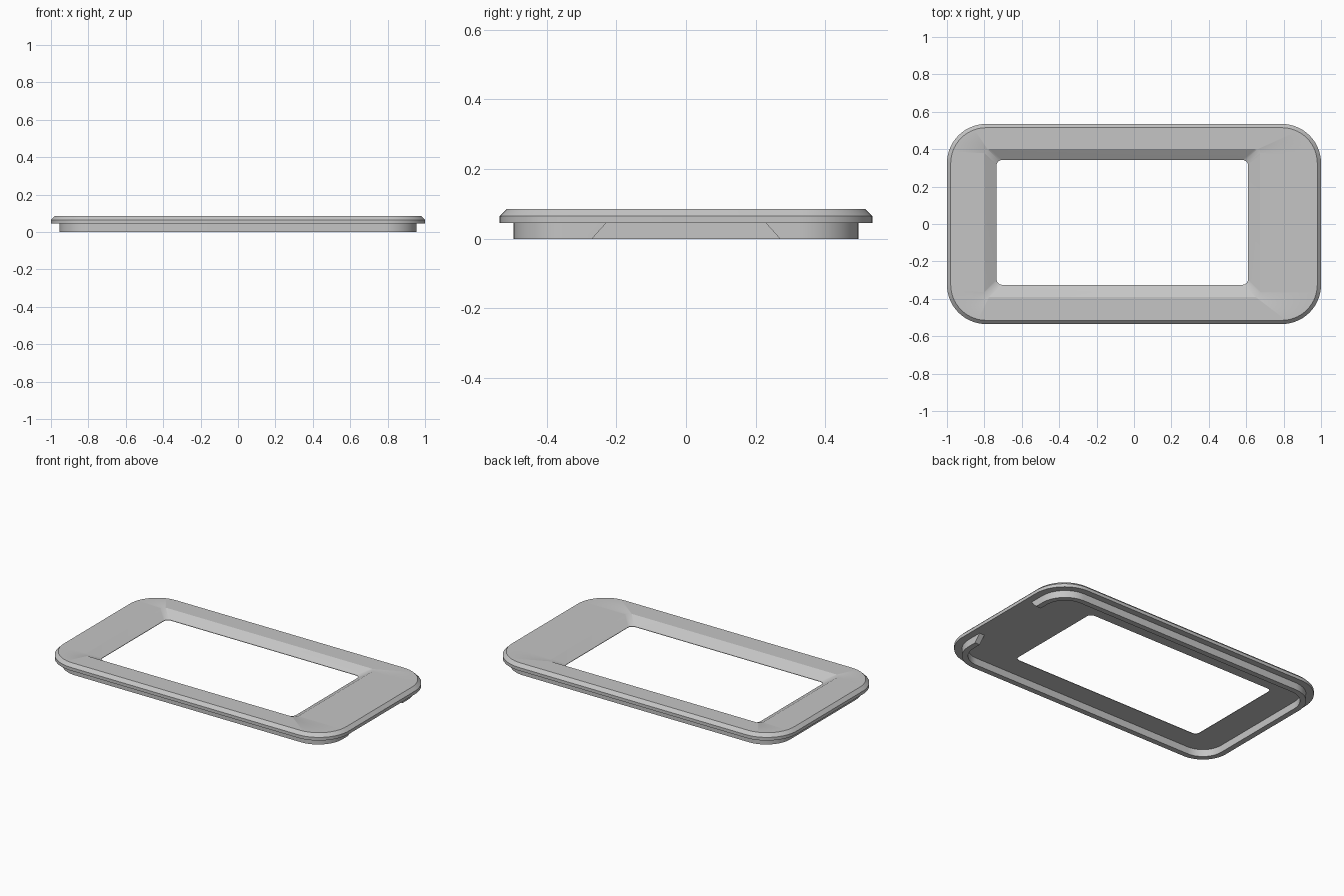
import bpy
import bmesh
from math import cos, sin, pi, radians

cube = bpy.data.objects.get("Cube")
if cube:
    bpy.data.objects.remove(cube, do_unlink=True)

# Single plain grey plastic
grey = bpy.data.materials.new("plain grey")
grey.use_nodes = True
grey.diffuse_color = (0.56, 0.56, 0.56, 1)
grey.node_tree.nodes["Principled BSDF"].inputs["Base Color"].default_value = grey.diffuse_color

STEPS = 14  # segments per rounded corner


def rounded_rect(x0, x1, y0, y1, r):
    """Counterclockwise outline, starting at the right end of the back right corner."""
    centres = [(x1 - r, y1 - r), (x0 + r, y1 - r), (x0 + r, y0 + r), (x1 - r, y0 + r)]
    pts = []
    for quarter, (cx, cy) in enumerate(centres):
        for i in range(STEPS + 1):
            a = (quarter + i / STEPS) * pi / 2
            pts.append((cx + r * cos(a), cy + r * sin(a)))
    return pts


def loft(name, rings, closed):
    """Join matching outlines, given as (points, z), into a band that wraps round on itself."""
    bm = bmesh.new()
    loops = [[bm.verts.new((x, y, z)) for x, y in pts] for pts, z in rings]
    count = len(loops[0])
    for a, b in zip(loops, loops[1:] + loops[:1]):
        for i in range(count if closed else count - 1):
            j = (i + 1) % count
            bm.faces.new((a[i], a[j], b[j], b[i]))
    if not closed:
        for end in (0, -1):
            bm.faces.new([loop[end] for loop in loops])
    bmesh.ops.recalc_face_normals(bm, faces=bm.faces)
    mesh = bpy.data.meshes.new(name)
    bm.to_mesh(mesh)
    bm.free()
    mesh.materials.append(grey)
    obj = bpy.data.objects.new(name, mesh)
    bpy.context.collection.objects.link(obj)
    bpy.ops.object.select_all(action='DESELECT')
    obj.select_set(True)
    bpy.context.view_layer.objects.active = obj
    bpy.ops.object.shade_smooth_by_angle(angle=radians(25))
    return obj


# Bezel plate: chamfered outer edge and an off-centre window with sloping sides
outer = rounded_rect(-1, 1, -0.535, 0.535, 0.21)
top_edge = rounded_rect(-0.98, 0.98, -0.515, 0.515, 0.19)
window_top = rounded_rect(-0.80, 0.675, -0.39, 0.40, 0.03)
window = rounded_rect(-0.735, 0.61, -0.325, 0.342, 0.03)
loft("bezel_plate", [(outer, 0.045), (outer, 0.065), (top_edge, 0.085),
                     (window_top, 0.085), (window, 0.048), (window, 0.045)], True)


# Locating rim underneath, open at the right end with slanted ends
def rim_path(inset, gap):
    x, y = 0.955 - inset, 0.495 - inset
    return [(x, gap)] + rounded_rect(-x, x, -y, y, 0.17 - inset) + [(x, -gap)]


WALL = 0.035
loft("locating_rim", [(rim_path(0, 0.225), 0.05), (rim_path(0, 0.27), 0),
                      (rim_path(WALL, 0.27), 0), (rim_path(WALL, 0.225), 0.05)], False)
